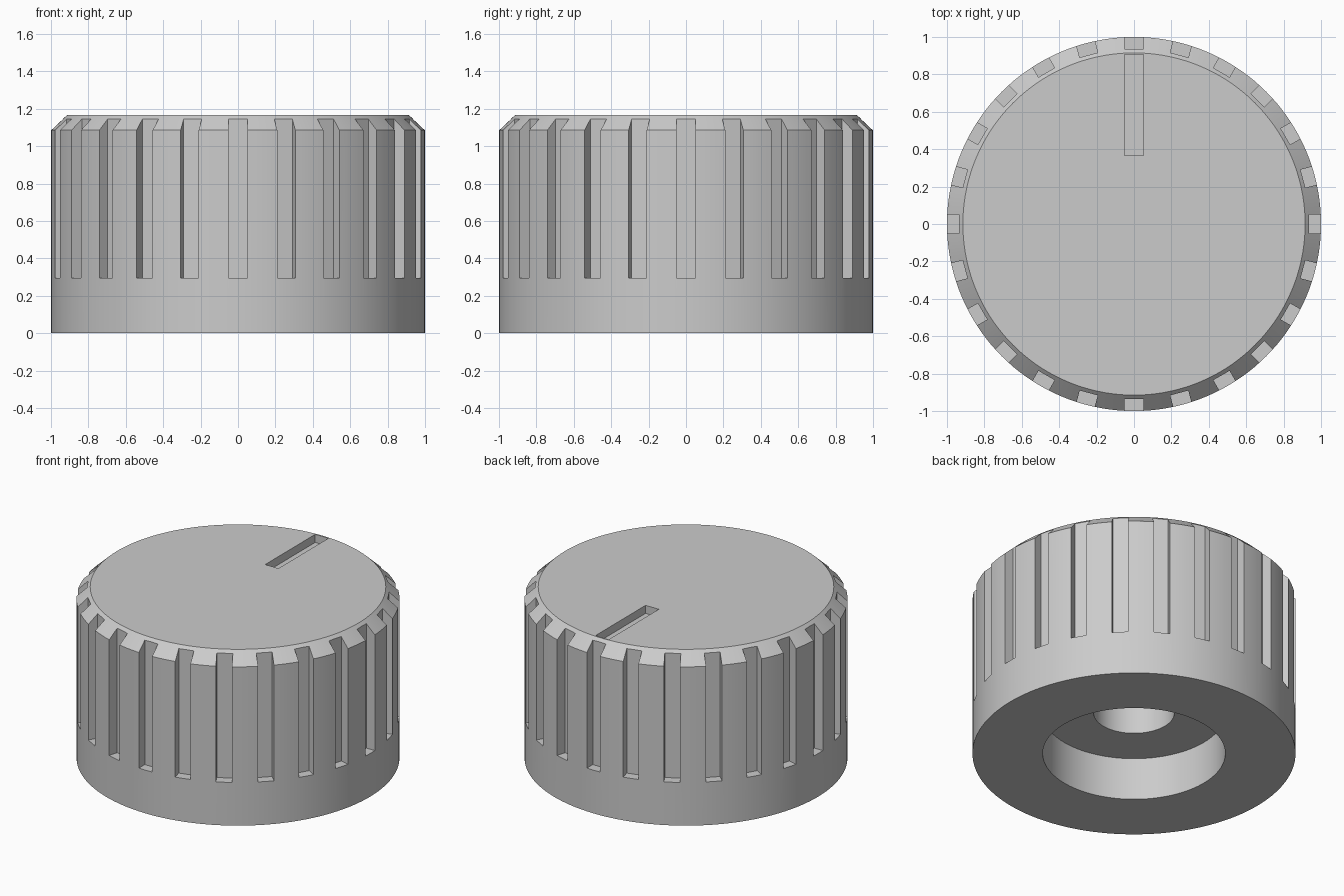
import bpy
import bmesh
from math import cos, sin, pi, radians
from mathutils import Matrix, Vector

SEGMENTS = 144
SLOTS = 24

cube = bpy.data.objects.get("Cube")
if cube:
    bpy.data.objects.remove(cube, do_unlink=True)


def make_object(name, bm):
    mesh = bpy.data.meshes.new(name)
    bmesh.ops.recalc_face_normals(bm, faces=bm.faces)
    bm.to_mesh(mesh)
    bm.free()
    obj = bpy.data.objects.new(name, mesh)
    bpy.context.scene.collection.objects.link(obj)
    return obj


def lathe(name, profile):
    """Revolve (radius, z) points around z and cap both ends."""
    bm = bmesh.new()
    rings = []
    for r, z in profile:
        rings.append([bm.verts.new((r * cos(2 * pi * i / SEGMENTS),
                                    r * sin(2 * pi * i / SEGMENTS), z))
                      for i in range(SEGMENTS)])
    for low, high in zip(rings, rings[1:]):
        for i in range(SEGMENTS):
            j = (i + 1) % SEGMENTS
            bm.faces.new((low[i], low[j], high[j], high[i]))
    bm.faces.new(rings[0])
    bm.faces.new(rings[-1])
    return make_object(name, bm)


def add_box(bm, low, high, turn=0.0):
    """Box between two corners, turned around z."""
    low, high = Vector(low), Vector(high)
    matrix = (Matrix.Rotation(turn, 4, 'Z') @ Matrix.Translation((low + high) / 2)
              @ Matrix.Diagonal((*(high - low), 1)))
    bmesh.ops.create_cube(bm, size=1, matrix=matrix)


# Knob body: shaft bore, underside recess, outer wall and top bevel
knob = lathe("knob_body", [
    (0.25, 0.87), (0.25, 0.29), (0.565, 0.29), (0.565, 0),
    (1, 0), (1, 1.085), (0.915, 1.165)])

# Grip slots around the rim and the pointer groove on top
bm = bmesh.new()
for i in range(SLOTS):
    add_box(bm, (-0.05, 0.935, 0.295), (0.05, 1.1, 1.3), 2 * pi * i / SLOTS)
add_box(bm, (-0.05, 0.365, 1.11), (0.05, 0.905, 1.3))
cutter = make_object("groove_cutter", bm)
cutter.hide_render = True

# Single grey plastic
grey = bpy.data.materials.new("grey_plastic")
grey.use_nodes = True
colour = (0.6, 0.6, 0.6, 1)
grey.diffuse_color = colour
grey.node_tree.nodes["Principled BSDF"].inputs["Base Color"].default_value = colour
for obj in (knob, cutter):
    obj.data.materials.append(grey)

# Cut the grooves, then smooth the round walls
cut = knob.modifiers.new("grooves", 'BOOLEAN')
cut.operation = 'DIFFERENCE'
cut.solver = 'EXACT'
cut.object = cutter
bpy.ops.object.select_all(action='DESELECT')
knob.select_set(True)
bpy.context.view_layer.objects.active = knob
bpy.ops.object.modifier_apply(modifier=cut.name)
bpy.data.objects.remove(cutter, do_unlink=True)
bpy.ops.object.shade_smooth_by_angle(angle=radians(30))
